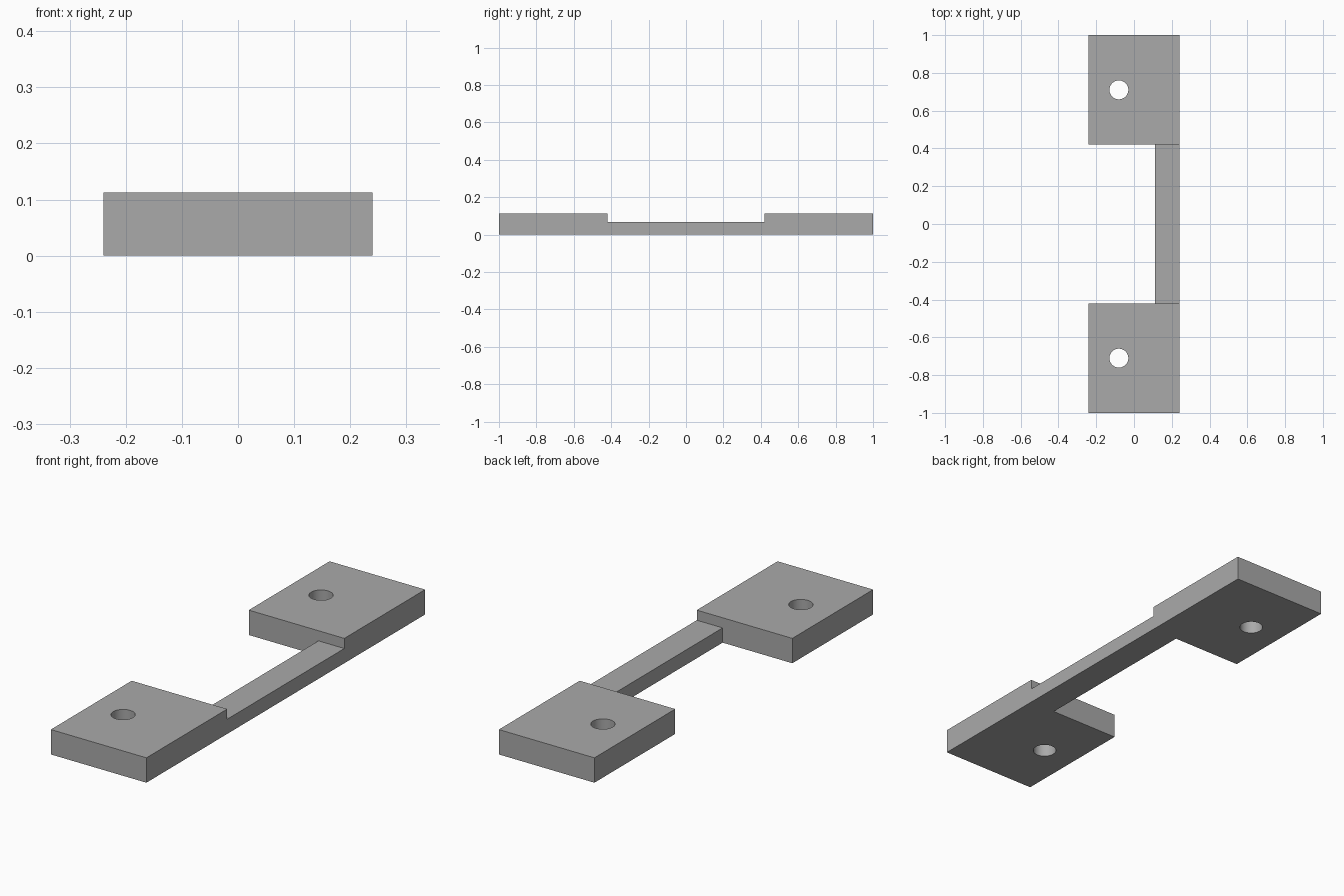
import bpy

old = bpy.data.objects.get("Cube")
if old:
    bpy.data.objects.remove(old, do_unlink=True)

# Shared dimensions
HALF_W, HALF_L = 0.24, 1.0
PLATE_INNER, PLATE_H = 0.42, 0.113
BAR_X, BAR_H = 0.11, 0.067
HOLE_X, HOLE_Y, HOLE_R = -0.08, 0.71, 0.05

grey = bpy.data.materials.new("plain_grey")
grey.use_nodes = True
colour = (0.4, 0.4, 0.4, 1)
grey.diffuse_color = colour
grey.node_tree.nodes["Principled BSDF"].inputs["Base Color"].default_value = colour


def box(name, low, high):
    centre = [(a + b) / 2 for a, b in zip(low, high)]
    bpy.ops.mesh.primitive_cube_add(size=1, location=centre)
    ob = bpy.context.object
    ob.name = name
    ob.scale = [b - a for a, b in zip(low, high)]
    bpy.ops.object.transform_apply(location=True, rotation=False, scale=True)
    ob.data.materials.append(grey)
    return ob


def combine(target, other, operation):
    bpy.context.view_layer.objects.active = target
    mod = target.modifiers.new(operation.lower(), "BOOLEAN")
    mod.operation, mod.solver, mod.object = operation, "EXACT", other
    bpy.ops.object.modifier_apply(modifier=mod.name)
    bpy.data.objects.remove(other, do_unlink=True)


# Thin bar along the left edge, running into both plates
bracket = box("bracket", (BAR_X, -PLATE_INNER - 0.1, 0),
              (HALF_W, PLATE_INNER + 0.1, BAR_H))

# Thick end plates, each with a round bolt hole
for side in (-1, 1):
    ys = sorted((side * PLATE_INNER, side * HALF_L))
    plate = box("end_plate", (-HALF_W, ys[0], 0), (HALF_W, ys[1], PLATE_H))
    bpy.ops.mesh.primitive_cylinder_add(
        vertices=48, radius=HOLE_R, depth=1, location=(HOLE_X, side * HOLE_Y, 0))
    hole = bpy.context.object
    hole.data.materials.append(grey)
    combine(plate, hole, "DIFFERENCE")
    combine(bracket, plate, "UNION")

# Smooth hole walls, crisp edges elsewhere
bpy.ops.object.select_all(action="DESELECT")
bracket.select_set(True)
bpy.context.view_layer.objects.active = bracket
bpy.ops.object.shade_smooth_by_angle()
